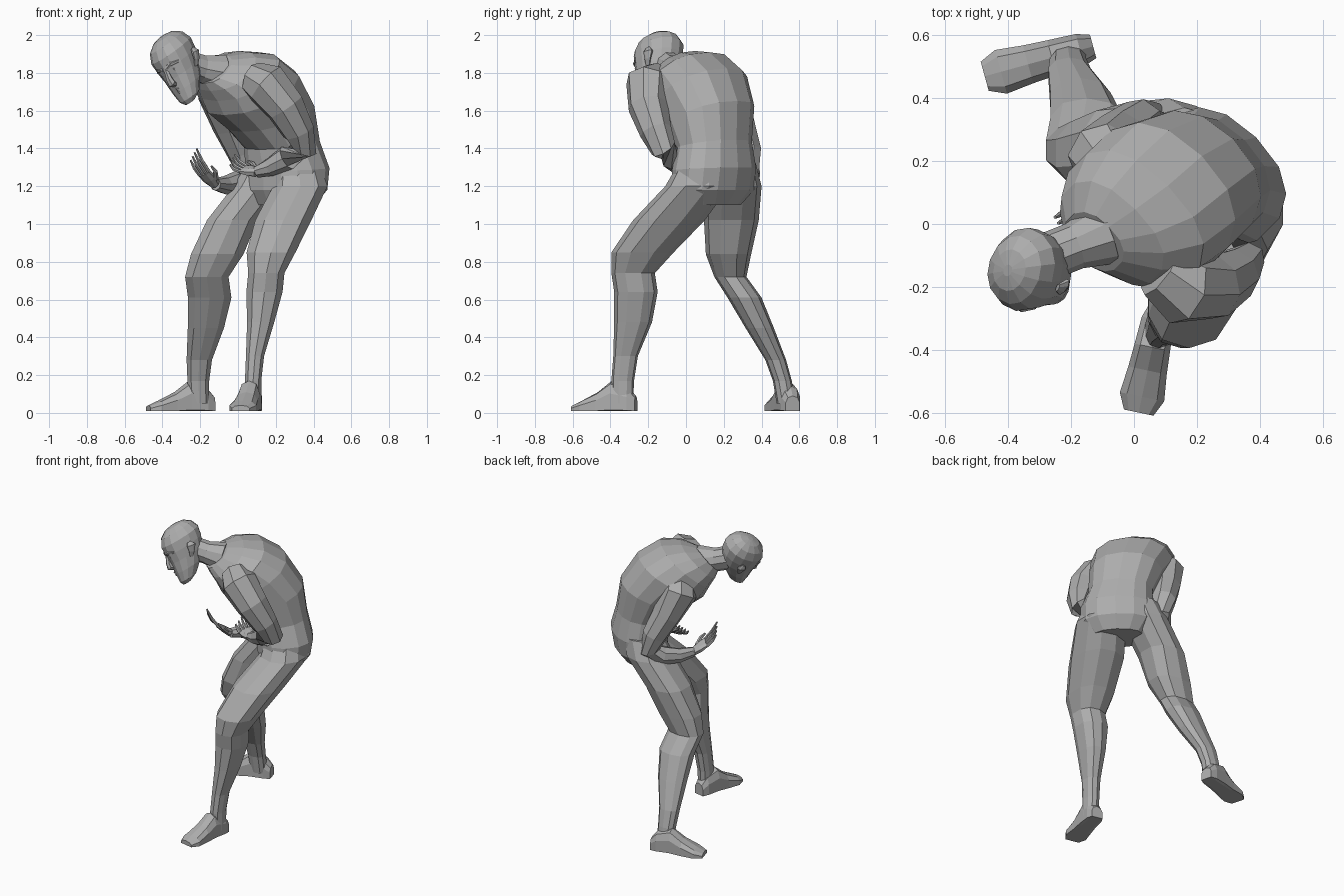
import bpy, math
from mathutils import Vector as V

old = bpy.data.objects.get("Cube")
if old:
    bpy.data.objects.remove(old)

skin = bpy.data.materials.new("plain grey")
skin.use_nodes = True
skin.diffuse_color = (0.42, 0.42, 0.42, 1)
skin.node_tree.nodes["Principled BSDF"].inputs["Base Color"].default_value = (0.42, 0.42, 0.42, 1)
UP = V((0, 0, 1))


def loft(name, rings, n=10, power=0.85, floor=None):
    """Skin a run of (centre, half-axis u, half-axis v) rings and cap both ends."""
    verts, faces = [], []
    for c, u, v in rings:
        for i in range(n):
            a = 2 * math.pi * (i + 0.5) / n
            ca, sa = math.cos(a), math.sin(a)
            p = (V(c) + u * math.copysign(abs(ca) ** power, ca)
                 + v * math.copysign(abs(sa) ** power, sa))
            if floor is not None:
                p.z = max(p.z, floor)
            verts.append(p)
    for k in range(len(rings) - 1):
        for i in range(n):
            j = (i + 1) % n
            faces.append((k * n + i, k * n + j, k * n + n + j, k * n + n + i))
    faces.append(tuple(range(n))[::-1])
    faces.append(tuple(range(len(verts) - n, len(verts))))
    me = bpy.data.meshes.new(name)
    me.from_pydata(verts, [], faces)
    import bmesh
    bm = bmesh.new()
    bm.from_mesh(me)
    bmesh.ops.recalc_face_normals(bm, faces=bm.faces)
    bm.to_mesh(me)
    bm.free()
    me.materials.append(skin)
    ob = bpy.data.objects.new(name, me)
    bpy.context.collection.objects.link(ob)
    return ob


def tube(name, pts, n=8, side=None, flat=1.0):
    """Limb along (x, y, z, radius) points; flat squashes it across side."""
    ps = [V(p[:3]) for p in pts]
    rings = []
    for i, p in enumerate(ps):
        t = (ps[min(i + 1, len(ps) - 1)] - ps[max(i - 1, 0)]).normalized()
        u = t.cross(side or V((0.6, -0.6, 0.5))).normalized()
        rings.append((p, u * pts[i][3], t.cross(u) * pts[i][3] * flat))
    return loft(name, rings, n, 0.95)


# Torso: (back, sideways, height, half width, half depth, slope of the ring)
BACK, LEFT = V((0.707, 0.707, 0)), V((0.707, -0.707, 0))
torso = [(.27, .08, 1.10, .17, .12, 0), (.28, .08, 1.18, .24, .17, 0),
         (.29, .08, 1.29, .24, .18, .05), (.27, .06, 1.42, .21, .17, .15),
         (.21, .03, 1.57, .24, .22, .4), (.10, 0, 1.70, .27, .24, .6),
         (.01, -.01, 1.78, .26, .20, .85), (-.07, -.03, 1.81, .20, .15, 1.0),
         (-.13, -.05, 1.82, .11, .10, 1.1)]
loft("torso", [(BACK * b + LEFT * l + UP * z, LEFT * w,
                (BACK + UP * s).normalized() * d) for b, l, z, w, d, s in torso], 14)
tube("neck", [(-.09, -.03, 1.80, .10), (-.19, -.07, 1.82, .075), (-.29, -.11, 1.85, .075)], 10)

# Legs: (x, y, z, half x, half y)
legs = {
    "left_leg": [(.32, .08, 1.32, .12, .12), (.33, .06, 1.2, .15, .17),
                 (.24, -.09, 1.02, .155, .19), (.175, -.23, .85, .135, .165),
                 (.15, -.28, .74, .10, .115), (.14, -.265, .64, .10, .115),
                 (.12, -.28, .48, .075, .10), (.09, -.32, .3, .05, .065),
                 (.08, -.335, .17, .045, .06), (.08, -.335, .05, .045, .055)],
    "right_leg": [(.16, .25, 1.32, .12, .12), (.11, .25, 1.2, .14, .15),
                  (-.03, .24, 1.02, .14, .145), (-.11, .225, .84, .145, .12),
                  (-.165, .235, .72, .12, .085), (-.15, .31, .61, .12, .09),
                  (-.17, .39, .45, .10, .075), (-.205, .475, .28, .07, .055),
                  (-.21, .51, .17, .06, .05), (-.205, .53, .05, .055, .05)]}
for name, rows in legs.items():
    loft(name, [((x, y, z), V((a, 0, 0)), V((0, b, 0))) for x, y, z, a, b in rows])

# Feet: rings from heel to toe as (share of length, half width, top height)
foot = [(0, .04, .09), (.12, .055, .14), (.38, .06, .17),
        (.6, .065, .11), (.85, .075, .065), (1, .05, .04)]


def make_foot(name, heel, toe):
    heel, toe = V(heel), V(toe)
    side = (toe - heel).cross(UP).normalized()
    loft(name, [(heel.lerp(toe, t) + UP * h * .35, side * w, UP * h * .65)
                for t, w, h in foot], 10, 0.8, 0.01)


make_foot("left_foot", (.085, -.265, 0), (.015, -.6, 0))
make_foot("right_foot", (-.13, .565, 0), (-.475, .47, 0))

# Arms from shoulder through elbow to wrist
tube("left_arm", [(.08, -.15, 1.77, .09), (.15, -.20, 1.74, .12), (.25, -.20, 1.62, .105),
                  (.32, -.16, 1.49, .085), (.35, -.12, 1.40, .07), (.26, -.07, 1.35, .065),
                  (.17, -.03, 1.30, .048), (.10, .0, 1.275, .032)])
tube("right_arm", [(-.06, .16, 1.74, .10), (-.09, .21, 1.67, .12), (-.04, .27, 1.52, .095),
                   (.02, .32, 1.38, .08), (.05, .33, 1.27, .065), (.0, .27, 1.22, .062),
                   (-.07, .18, 1.205, .048), (-.12, .09, 1.21, .032)])


# Hands: a flat palm, four curled fingers and a thumb
def make_hand(side_name, wrist, knuckle, across, curl):
    wrist, knuckle, across, curl = V(wrist), V(knuckle), V(across).normalized(), V(curl)
    ahead = (knuckle - wrist).normalized()
    thick = ahead.cross(across).normalized()
    loft(side_name + "_palm", [(wrist.lerp(knuckle, t), across * w, thick * d)
                               for t, w, d in ((0, .03, .025), (.5, .045, .022), (1, .045, .014))], 8)
    for i in range(4):
        a = knuckle + across * (i - 1.5) * .024
        b = a + ahead * .035 + curl * (.2 + .08 * i)
        c = b + ahead * .012 + curl * (.45 + .12 * i)
        tube(f"{side_name}_finger_{i + 1}", [(*a, .011), (*b, .010), (*c, .005)], 6)
    a = wrist.lerp(knuckle, .35) + across * .035
    b = a + across * .03 + ahead * .03 + curl * .2
    tube(side_name + "_thumb", [(*a, .015), (*b, .012), (*(b + ahead * .03 + curl * .15), .006)], 6)


make_hand("left", (.10, .0, 1.275), (.03, .035, 1.29), (.4, .6, .3), (-.02, .01, .045))
make_hand("right", (-.12, .09, 1.21), (-.18, .03, 1.27), (.6, -.6, .2), (-.03, -.01, .075))

# Head: rings as (height, forward shift, half width, half depth)
fwd = V((-.45, -.8, -.4)).normalized()
top = V((-.5, 0, .87))
top = (top - fwd * top.dot(fwd)).normalized()
lft = top.cross(fwd) * -1
ear_side = lft if lft.x > 0 else -lft
centre = V((-.325, -.145, 1.865))
head = [(-.215, .105, .028, .028), (-.19, .082, .06, .062), (-.13, .045, .083, .095),
        (-.06, .012, .098, .122), (.0, .0, .11, .135), (.06, -.008, .115, .14),
        (.11, -.012, .095, .115), (.14, -.015, .058, .07), (.15, -.015, .015, .02)]
loft("head", [(centre + top * h + fwd * s, ear_side * w, fwd * d) for h, s, w, d in head], 14, 0.95)


def spot(side, front, height):
    return centre + ear_side * side + fwd * front + top * height


# Face: nose, brow, lips, and mirrored eyes and ears
tube("nose", [(*spot(0, .125, .0), .012), (*spot(0, .145, -.05), .018),
              (*spot(0, .15, -.075), .022), (*spot(0, .13, -.09), .014)], 6)
for k, h in enumerate((-.118, -.135)):
    tube(("upper_lip", "lower_lip")[k],
         [(*spot(-.032, .118, h - .003), .004), (*spot(0, .136, h), .011),
          (*spot(.032, .118, h - .003), .004)], 6)
for word, m in (("left", 1), ("right", -1)):
    tube(word + "_brow", [(*spot(.012 * m, .128, .008), .011), (*spot(.045 * m, .12, .015), .012),
                          (*spot(.078 * m, .09, .005), .008)], 6)
    tube(word + "_eye", [(*spot(.02 * m, .118, -.018), .006), (*spot(.042 * m, .114, -.018), .013),
                         (*spot(.065 * m, .098, -.018), .005)], 6)
    tube(word + "_ear", [(*spot(.095 * m, .01, -.075), .012), (*spot(.112 * m, -.005, -.045), .02),
                         (*spot(.122 * m, -.02, -.01), .03), (*spot(.118 * m, -.018, .015), .014)],
         8, ear_side, 0.45)
